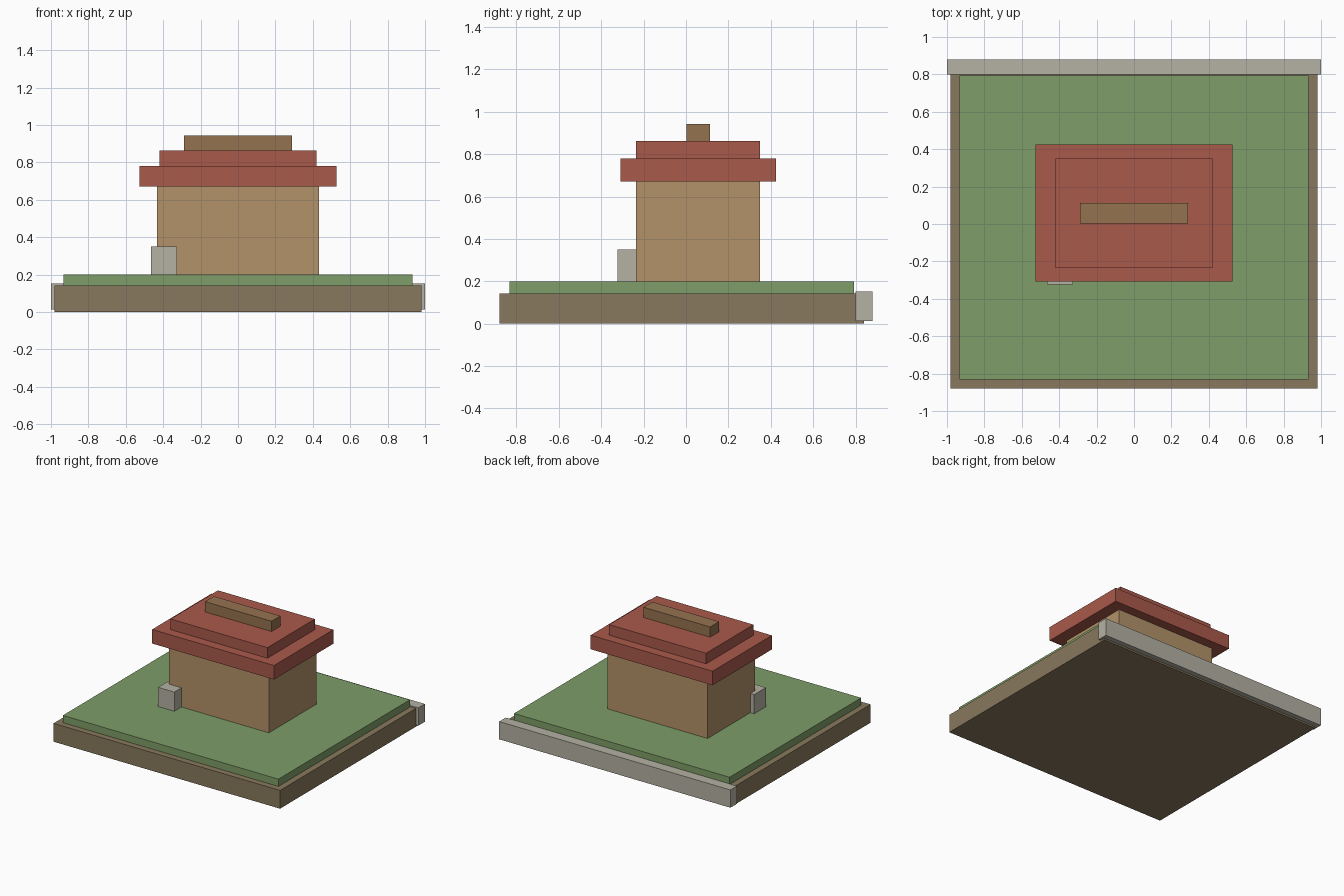
import bpy
import bmesh
from mathutils import Vector

if "Cube" in bpy.data.objects:
    bpy.data.objects.remove(bpy.data.objects["Cube"])


def material(name, rgb):
    m = bpy.data.materials.new(name)
    m.diffuse_color = (*rgb, 1)
    m.use_nodes = True
    m.node_tree.nodes["Principled BSDF"].inputs["Base Color"].default_value = m.diffuse_color
    return m


EARTH = material("earth", (0.25, 0.19, 0.11))
GRASS = material("grass", (0.21, 0.34, 0.14))
TAN = material("tan_wall", (0.45, 0.29, 0.14))
RED = material("red_roof", (0.40, 0.10, 0.07))
WOOD = material("ridge_wood", (0.30, 0.17, 0.08))
STONE = material("stone", (0.46, 0.44, 0.37))


def box(name, x, y, z, mat):
    """Flat-shaded box from (min, max) ranges on each axis."""
    bm = bmesh.new()
    bmesh.ops.create_cube(bm, size=1)
    for v in bm.verts:
        v.co = Vector([r[0] if c < 0 else r[1] for c, r in zip(v.co, (x, y, z))])
    # put the origin at the part's centre
    centre = Vector([sum(r) / 2 for r in (x, y, z)])
    bmesh.ops.translate(bm, verts=bm.verts, vec=-centre)
    mesh = bpy.data.meshes.new(name)
    bm.to_mesh(mesh)
    bm.free()
    mesh.materials.append(mat)
    ob = bpy.data.objects.new(name, mesh)
    ob.location = centre
    bpy.context.collection.objects.link(ob)
    return ob


# Ground: earth slab, lawn, stone curb along the back
box("earth_base", (-0.98, 0.98), (-0.88, 0.84), (0, 0.143), EARTH)
box("lawn", (-0.932, 0.932), (-0.832, 0.793), (0.143, 0.2), GRASS)
box("back_curb", (-1, 1), (0.80, 0.88), (0.013, 0.152), STONE)

# House body with stepped roof and ridge
box("house_walls", (-0.432, 0.432), (-0.235, 0.35), (0.2, 0.67), TAN)
box("lower_roof", (-0.527, 0.527), (-0.308, 0.425), (0.67, 0.78), RED)
box("upper_roof", (-0.419, 0.419), (-0.235, 0.35), (0.78, 0.863), RED)
box("roof_ridge", (-0.288, 0.288), (0.003, 0.113), (0.863, 0.943), WOOD)

# Stone block at the front left corner, set into the wall
box("corner_stone", (-0.465, -0.325), (-0.323, -0.178), (0.2, 0.35), STONE)
